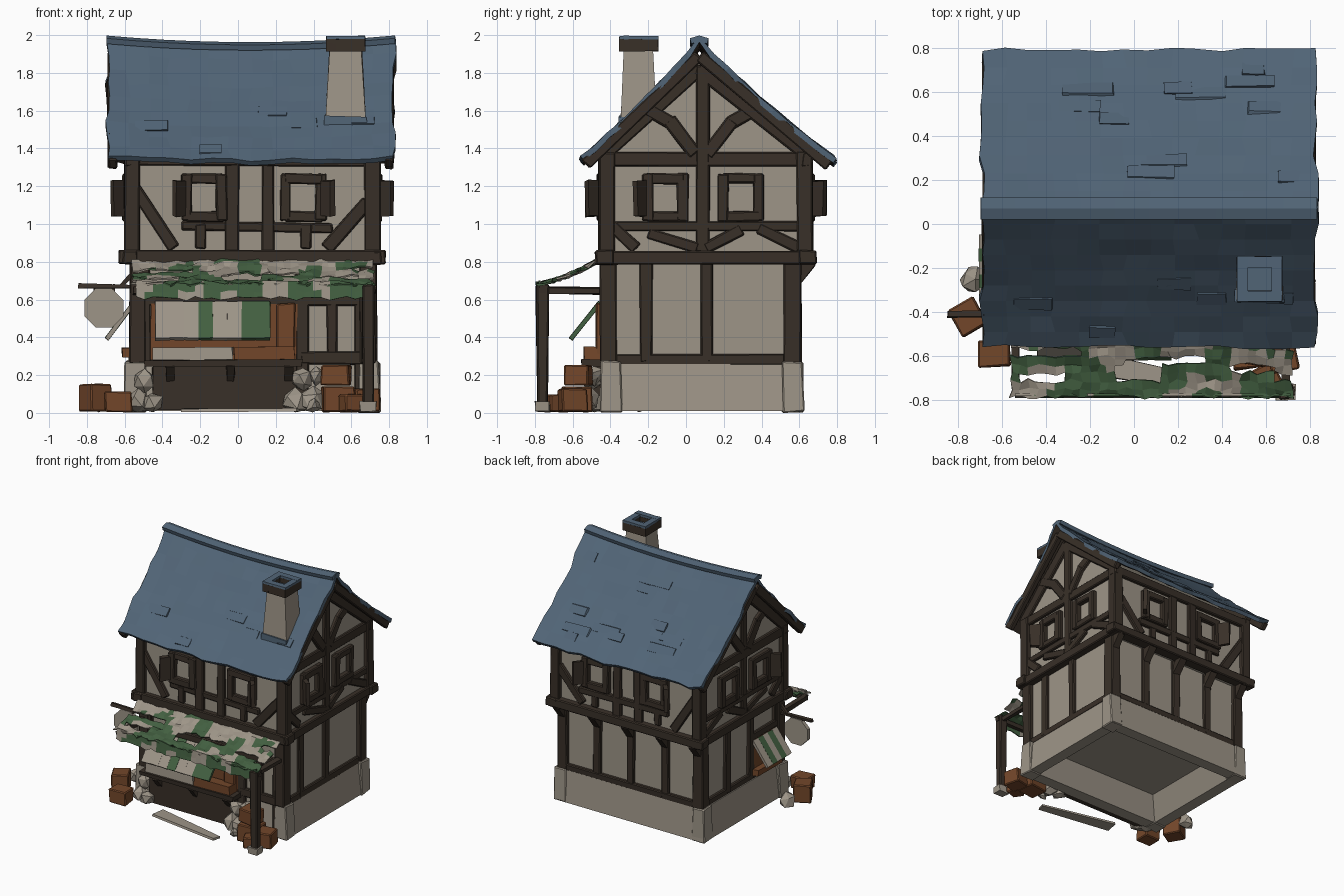
import bpy, bmesh, math, random
from mathutils import Vector as V, Matrix, noise

if "Cube" in bpy.data.objects:
    bpy.data.objects.remove(bpy.data.objects["Cube"])
random.seed(4)

COL = {"slate_blue": (.082, .128, .182), "plaster": (.34, .30, .245), "dark_timber": (.040, .029, .021),
       "brown_wood": (.17, .062, .023), "cloth_green": (.055, .115, .052)}
MAT = {}
for n, c in COL.items():
    MAT[n] = bpy.data.materials.new(n)
    MAT[n].diffuse_color = (*c, 1)
parts = {}


def part(name, *mats):
    if name not in parts:
        parts[name] = (bmesh.new(), mats)
    return parts[name][0]


def beam(bm, a, b, w, d, n=(0, 1, 0), taper=1, jit=.005, mi=0):
    """Box from a to b, w wide across, d deep along n; end b scaled by taper."""
    a, b = V(a), V(b)
    x = (b - a).normalized()
    y = V(n).cross(x).normalized()
    z = x.cross(y)
    m = Matrix((x, y, z)).transposed().to_4x4()
    m.translation = (a + b) / 2
    vs = bmesh.ops.create_cube(bm, size=1)["verts"]
    L = (b - a).length
    for v in vs:
        k = taper if v.co.x > 0 else 1
        v.co = m @ V((v.co.x * L, v.co.y * w * k, v.co.z * d * k))
        v.co += V([random.uniform(-jit, jit) for _ in range(3)])
    for f in {f for v in vs for f in v.link_faces}:
        f.material_index = mi
    return vs


def sheet(bm, f, nu, nv, rule=None, hole=None):
    g = [[bm.verts.new(f(i / nu, j / nv)) for j in range(nv + 1)] for i in range(nu + 1)]
    for i in range(nu):
        for j in range(nv):
            if hole and hole(i, j):
                continue
            fc = bm.faces.new((g[i][j], g[i+1][j], g[i+1][j+1], g[i][j+1]))
            if rule:
                fc.material_index = rule(fc.calc_center_median())


def loft(bm, rings):
    """Join a closed run of rectangular rings (z, half x, half y) round the house centre."""
    rs = [[bm.verts.new((.075 + sx * hx, .09 + sy * hy, z)) for sx, sy in ((-1, -1), (1, -1), (1, 1), (-1, 1))]
          for z, hx, hy in rings]
    for a, b in zip(rs, rs[1:]):
        for i in range(4):
            bm.faces.new((a[i], a[(i + 1) % 4], b[(i + 1) % 4], b[i]))
    bm.faces.new(rs[0])
    bm.faces.new(rs[-1])


def prism(bm, prof, x0, x1):
    a = [bm.verts.new((x0, y, z)) for y, z in prof]
    b = [bm.verts.new((x1, y, z)) for y, z in prof]
    bm.faces.new(a)
    bm.faces.new(b[::-1])
    for i in range(len(a)):
        j = (i + 1) % len(a)
        bm.faces.new((a[i], b[i], b[j], a[j]))


# Plaster bodies and hollow stone base
prism(part("upper_walls", "plaster"), [(-.43, .8), (.64, .8), (.64, 1.36), (.07, 1.88), (-.43, 1.36)], -.57, .72)
prism(part("lower_walls", "plaster"), [(-.42, .22), (.58, .22), (.58, .82), (-.42, .82)], -.54, .70)
loft(part("stone_base", "plaster"), [(.265, .645, .515), (.01, .67, .535), (.01, .575, .44), (.19, .49, .36)])
for x in (-.545, .695):
    for y in (-.395, .565):
        beam(part("corner_stones", "plaster"), (x, y, .005), (x, y, .275), .115, .115, taper=.92, jit=.007)


# Wall frames: map (u, z, out) to 3D for each upper and lower wall
def wall(axis, plane, s):
    n = V((0, s, 0)) if axis == "x" else V((s, 0, 0))
    P = (lambda u, z, o=0: V((u, plane + s * o, z))) if axis == "x" else (lambda u, z, o=0: V((plane + s * o, u, z)))
    return P, n


UP = {"front": wall("x", -.43, -1), "back": wall("x", .64, 1), "right": wall("y", .72, 1), "left": wall("y", -.57, -1)}
LO = {"front": wall("x", -.42, -1), "back": wall("x", .58, 1), "right": wall("y", .70, 1), "left": wall("y", -.54, -1)}


def timbers(name, w, segs):
    for u0, z0, u1, z1, wd in segs:
        beam(part(name, "dark_timber"), w[0](u0, z0), w[0](u1, z1), wd * 1.12, .05, w[1])


def window(side, u, z=1.14, shutter=0):
    P, n = UP[side]
    bm = part(side + "_window_frames", "dark_timber")
    for s in (-1, 1):
        beam(bm, P(u + s * .093, z - .125), P(u + s * .093, z + .125), .058, .08, n)
        beam(bm, P(u - .1, z + s * .1), P(u + .1, z + s * .1), .055, .075, n)
    if shutter:
        ud = (P(1, 0) - P(0, 0)) * shutter
        beam(part(side + "_shutters", "dark_timber"), P(u, z - .1, .06) + ud * .13, P(u, z + .09, .06) + ud * .13,
             .09, .03, (ud - n * .8).normalized())


# Upper long walls
for s in ("front", "back"):
    timbers(s + "_upper_timbers", UP[s], [(-.03, .85, -.03, 1.36, .065), (.16, .85, .16, 1.36, .06),
            (-.3, .99, .5, .98, .045), (-.55, 1.2, -.34, .87, .06), (.69, 1.12, .47, .87, .06),
            (-.6, 1.34, .75, 1.34, .06), (-.2, .87, -.2, 1.0, .05), (.36, .87, .36, 1.0, .05)])
    window(s, -.18, shutter=-1)
    window(s, .345, shutter=1)
# Gable walls
for s in ("right", "left"):
    segs = [(.09, .85, .09, 1.84, .065), (-.46, 1.345, .67, 1.345, .07), (-.43, .99, .64, .99, .045),
            (-.4, 1.0, -.26, .87, .055), (.1, .87, .3, .97, .055), (.38, .98, .6, .87, .055), (-.2, .95, .06, .87, .05),
            (-.45, 1.36, .07, 1.83, .08), (.66, 1.36, .07, 1.83, .08)]
    for m in (-1, 1):
        segs += [(.08 + m * .31, 1.62, .08 + m * .15, 1.53, .065), (.08 + m * .17, 1.55, .08 + m * .03, 1.37, .065)]
    timbers(s + "_gable_timbers", UP[s], segs)
    window(s, -.11, shutter=-1)
    window(s, .29)
# Corner posts, jetty ring beam and brackets
for x in (-.56, .71):
    for y in (-.42, .63):
        beam(part("upper_corner_posts", "dark_timber"), (x, y, .84), (x, y, 1.38), .085, .085)
for x in (-.53, .69):
    for y in (-.41, .565):
        beam(part("lower_corner_posts", "dark_timber"), (x, y, .26), (x, y, .82), .09, .09)
bm = part("jetty_beams", "dark_timber")
for y in (-.43, .645):
    beam(bm, (-.63, y, .825), (.78, y, .825), .075, .09)
for x in (-.57, .72):
    beam(bm, (x, -.48, .82), (x, .69, .82), .08, .07, (0, 0, 1))
for x in (-.53, -.23, .08, .38, .69):
    beam(part("jetty_brackets", "dark_timber"), (x, .58, .70), (x, .66, .80), .06, .06, (1, 0, 0))

# Lower wall timbers
timbers("right_lower_timbers", LO["right"], [(-.21, .27, -.21, .8, .06), (.11, .27, .11, .8, .06), (-.43, .285, .6, .285, .05)])
timbers("left_lower_timbers", LO["left"], [(-.36, .27, -.36, .8, .05), (-.04, .27, -.04, .8, .06), (.26, .27, .26, .8, .06),
                                           (-.43, .285, .6, .285, .05), (-.4, .6, -.04, .6, .05)])
timbers("back_lower_timbers", LO["back"], [(u, .27, u, .8, .06) for u in (-.23, .08, .38)] + [(-.55, .285, .7, .285, .05)])
timbers("front_lower_timbers", LO["front"], [(-.55, .6, .7, .6, .06), (-.49, .27, -.49, .8, .05), (.34, .05, .34, .8, .06),
                                             (.5, .27, .5, .58, .05), (.65, .05, .65, .6, .06), (.33, .29, .67, .29, .06)])


# Sagging roof with ridge cap, barge boards and loose slates
def sag(x):
    return .035 * (1 - ((x - .065) / .765) ** 2)


def roof(x, y):
    t = (.07 - y) / .63 if y < .07 else (y - .07) / .72
    return 1.985 - sag(x) * (1 - t * .5) - .63 * t - .10 * t * (1 - t)


def roof_pt(u, v):
    x = -.69 + 1.515 * u + random.uniform(-.014, .014)
    y = .07 + (2 * v - 1) * (.63 if v < .5 else .72)
    if v in (0, 1):
        y += random.uniform(-.008, .012)
    return V((x, y, roof(x, y) + random.uniform(-.008, .008)))


sheet(part("roof", "slate_blue", "dark_timber"), roof_pt, 14, 18)


def cap_pt(u, v):
    x, y = -.695 + 1.525 * u, .07 + (v - .5) * .1
    return V((x, y, 1.998 - sag(x) - abs(v - .5) * .03))


sheet(part("ridge_cap", "slate_blue"), cap_pt, 10, 2)
bm = part("loose_slates", "slate_blue")
for i in range(16):
    x, y = random.uniform(-.55, .72), random.choice((random.uniform(-.48, -.02), random.uniform(.16, .7)))
    d = -.05 if y < .07 else .05
    k = random.uniform(.05, .12)
    beam(bm, (x - k, y + d, roof(x, y + d)), (x + k, y + d, roof(x, y + d)), .07, .012, (0, d * 20, 1))
for x in (-.665, .80):
    for y in (-.53, .76):
        beam(part("barge_boards", "dark_timber"), (x, y, roof(x, y) - .062), (x, .07, 1.89), .065, .045, (1, 0, 0))

# Chimney
c = V((.57, -.25, 0))
beam(part("chimney_shaft", "plaster"), c + V((0, 0, 1.45)), c + V((0, 0, 1.93)), .225, .205, taper=.74)
beam(part("chimney_flue", "slate_blue"), c + V((0, 0, 1.9)), c + V((0, 0, 1.94)), .12, .12)
beam(part("chimney_flashing", "slate_blue"), c + V((0, 0, 1.46)), c + V((0, 0, 1.57)), .232, .22, taper=.96)
for nm, mt, z0, z1 in (("chimney_cap", "dark_timber", 1.915, 1.978), ("chimney_rim", "slate_blue", 1.978, 1.995)):
    for s in (-1, 1):
        for o, a, b in ((V((s * .078, 0, 0)), .05, .205), (V((0, s * .078, 0)), .205, .05)):
            beam(part(nm, mt), c + o + V((0, 0, z0)), c + o + V((0, 0, z1)), a, b, jit=.002)


# Tattered awning: cloth, frame, post
def blotch(p):
    return 1 if noise.noise(p * 6.5 + V((3, 1, 0))) > .04 or (p.x > .5 and p.y < -.68) else 0


def awning_pt(u, v):
    x, s = -.56 + 1.28 * u, 1 - v
    z = .815 - .13 * (1.5 * s - .5 * s * s) + random.uniform(-.01, .01)
    return V((x + random.uniform(-.01, .01), -.46 - .325 * s + random.uniform(-.012, .012), z))


sheet(part("awning_cloth", "plaster", "cloth_green"), awning_pt, 32, 9, blotch,
      lambda i, j: 2 <= j <= 6 and noise.noise(V((i * .17, j * 1.7, 5))) > .16)
sheet(part("awning_valance", "plaster", "cloth_green"),
      lambda u, v: V((-.54 + 1.25 * u, -.79 + .01 * v, .69 - .085 * (1 - v) + random.uniform(-.012, .012))), 28, 2, blotch)
bm = part("awning_frame", "dark_timber")
beam(bm, (-.55, -.76, .655), (.73, -.76, .655), .035, .035)
for x in (-.54, .69):
    beam(bm, (x, -.77, .65), (x, -.42, .645), .035, .035, (0, 0, 1))
beam(part("awning_post", "dark_timber"), (.69, -.76, .04), (.69, -.76, .68), .06, .06, taper=1.15)
beam(part("post_foot", "plaster"), (.69, -.76, .006), (.69, -.76, .06), .085, .075)

# Shop counter, hatches with striped flaps
beam(part("counter_front", "dark_timber"), (-.45, -.46, .13), (.31, -.46, .13), .23, .06)
beam(part("counter_top", "dark_timber"), (-.5, -.49, .265), (.34, -.49, .265), .03, .13)
for x in (-.36, -.04, .27):
    beam(part("counter_brackets", "dark_timber"), (x, -.47, .17), (x, -.54, .255), .04, .04, (1, 0, 0))
beam(part("shop_opening", "brown_wood"), (-.46, -.43, .43), (.31, -.43, .43), .3, .03)
beam(part("shop_jamb", "brown_wood"), (.25, -.45, .27), (.25, -.45, .58), .10, .06)
beam(part("counter_tray", "brown_wood"), (-.02, -.5, .315), (.3, -.5, .315), .075, .08)
beam(part("counter_goods", "plaster"), (-.45, -.5, .315), (-.03, -.5, .315), .07, .08)
for i in range(8):
    x = -.40 + .076 * i
    beam(part("front_flap", "plaster", "cloth_green"), (x, -.61, .39), (x, -.455, .585), .078, .022, (0, -1, .8), jit=.002,
         mi=1 if i in (3, 6, 7) else 0)
for i in range(5):
    y = -.32 + .06 * i
    beam(part("side_flap", "plaster", "cloth_green"), (-.695, y, .39), (-.56, y, .57), .06, .022, (-1, 0, .8), jit=.002, mi=i % 2)
beam(part("side_sill", "brown_wood"), (-.58, -.36, .32), (-.58, -.05, .32), .07, .05, (0, 0, 1))
beam(part("side_opening", "brown_wood"), (-.545, -.2, .33), (-.545, -.2, .58), .27, .03, (1, 0, 0))

# Hanging sign
beam(part("sign_bar", "dark_timber"), (-.845, -.41, .675), (-.54, -.41, .67), .022, .025)
beam(part("sign_brace", "dark_timber"), (-.62, -.41, .67), (-.55, -.41, .75), .02, .02)
for x in (-.76, -.66):
    beam(part("sign_hooks", "dark_timber"), (x, -.41, .63), (x, -.41, .68), .012, .012)
bmesh.ops.create_cone(part("sign_board", "plaster"), cap_ends=True, segments=8, radius1=.112, radius2=.112, depth=.03,
                      matrix=Matrix.Translation((-.71, -.41, .555)) @ Matrix.Rotation(math.pi / 2, 4, 'X') @ Matrix.Rotation(math.pi / 8, 4, 'Z'))

# Crates, stones and ground plank
for x, y, z, w, d, h, a in ((-.755, -.42, 0, .13, .14, .155, .5), (-.635, -.59, 0, .145, .12, .11, .05), (.53, -.58, 0, .17, .15, .14, .1),
                            (.52, -.57, .14, .15, .13, .11, -.15), (.675, -.6, 0, .13, .14, .13, .2), (.6, -.69, 0, .11, .1, .1, .4)):
    n = V((-math.sin(a), math.cos(a), 0))
    beam(part("crates", "brown_wood"), (x, y, z + .006), (x, y, z + h), w, d, n)
for x, y, z, r in ((-.53, -.49, .06, .07), (-.45, -.51, .055, .06), (-.5, -.48, .17, .065), (-.73, -.25, .06, .06), (.3, -.51, .06, .07),
                   (.39, -.52, .065, .07), (.34, -.5, .18, .065), (.42, -.49, .2, .05), (.4, -.62, .04, .04)):
    for v in bmesh.ops.create_icosphere(part("stones", "plaster"), subdivisions=1, radius=r,
                                        matrix=Matrix.Translation((x, y, z)) @ Matrix.Rotation(random.random() * 3, 4, 'Z'))["verts"]:
        v.co += V([random.uniform(-.012, .012) for _ in range(3)])
        v.co.z = max(v.co.z, .003)
beam(part("ground_slab", "plaster"), (-.29, -.61, .016), (.32, -.73, .016), .11, .02, (0, 0, 1), taper=.6)

# Turn every part into an object
BEVEL = ("timbers", "posts", "beams", "frames", "crates", "post", "corner_stones", "jamb", "boards")
for name, (bm, mats) in parts.items():
    thin = name in ("roof", "ridge_cap", "awning_cloth", "awning_valance")
    if not thin:
        bmesh.ops.recalc_face_normals(bm, faces=bm.faces)
    me = bpy.data.meshes.new(name)
    bm.to_mesh(me)
    bm.free()
    for m in mats:
        me.materials.append(MAT[m])
    ob = bpy.data.objects.new(name, me)
    bpy.context.collection.objects.link(ob)
    if thin:
        md = ob.modifiers.new("thickness", "SOLIDIFY")
        md.thickness = {"roof": .03, "ridge_cap": .03}.get(name, .01)
        md.offset = -1
        md.material_offset = 1 if name == "roof" else 0
    elif name.endswith(BEVEL):
        md = ob.modifiers.new("worn_edges", "BEVEL")
        md.width, md.segments = .007, 1

for m in bpy.data.materials:
    if m.users and not m.is_grease_pencil:
        m.use_nodes = True
        m.node_tree.nodes["Principled BSDF"].inputs["Base Color"].default_value = m.diffuse_color
